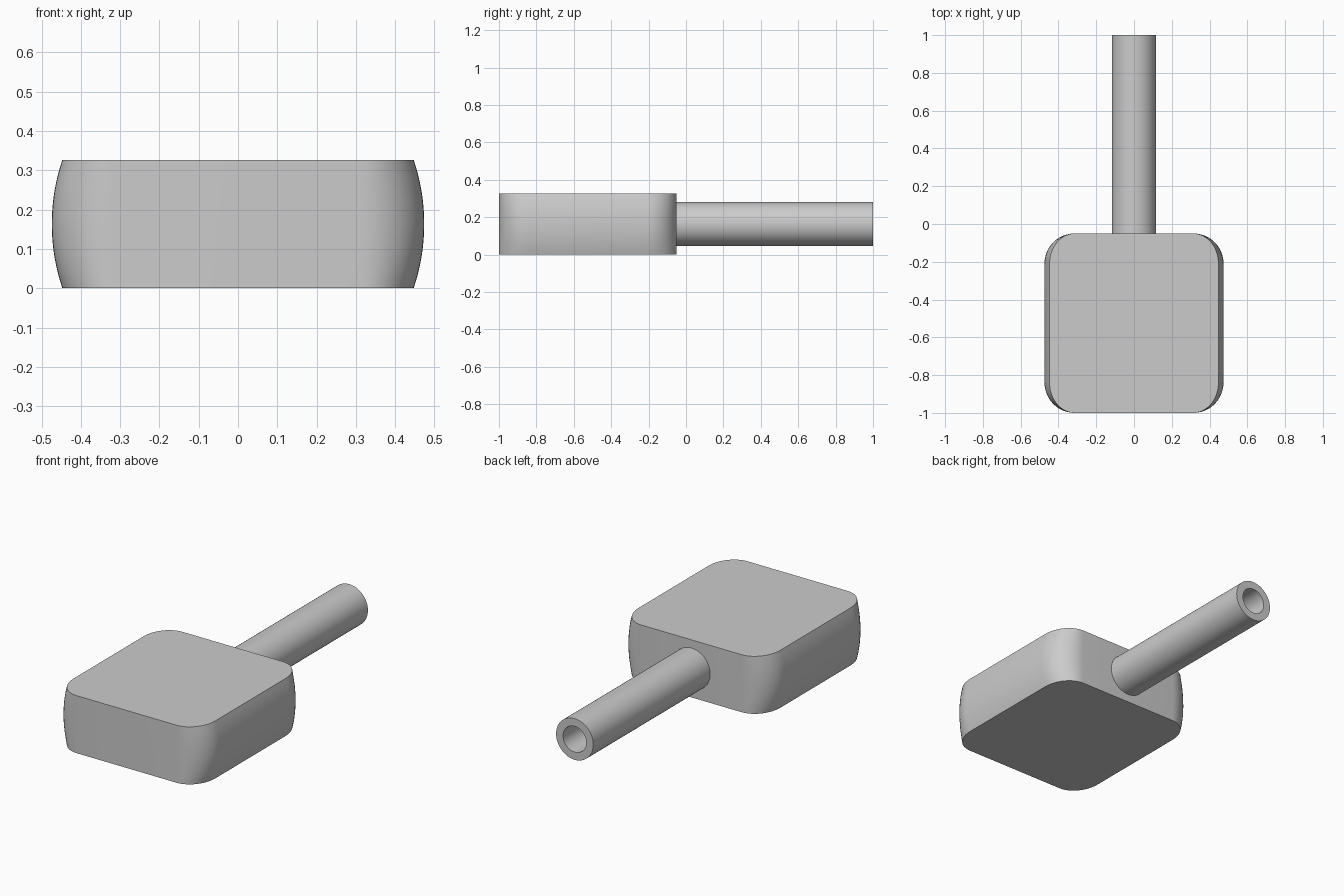
import bpy, bmesh, math

if "Cube" in bpy.data.objects:
    bpy.data.objects.remove(bpy.data.objects["Cube"], do_unlink=True)

grey = bpy.data.materials.new("plain grey")
grey.use_nodes = True
COLOUR = (0.6, 0.6, 0.6, 1)
grey.diffuse_color = COLOUR
grey.node_tree.nodes["Principled BSDF"].inputs["Base Color"].default_value = COLOUR

HEIGHT = 0.327
FRONT, BACK = -1.0, -0.05
MID_Z = HEIGHT / 2


def finish(name, bm):
    bmesh.ops.recalc_face_normals(bm, faces=bm.faces)
    mesh = bpy.data.meshes.new(name)
    bm.to_mesh(mesh)
    bm.free()
    obj = bpy.data.objects.new(name, mesh)
    bpy.context.collection.objects.link(obj)
    mesh.materials.append(grey)
    bpy.ops.object.select_all(action="DESELECT")
    obj.select_set(True)
    bpy.context.view_layer.objects.active = obj
    bpy.ops.object.shade_smooth_by_angle(angle=math.radians(35))
    return obj


def bridge(bm, a, b):
    n = len(a)
    for i in range(n):
        j = (i + 1) % n
        bm.faces.new((a[i], a[j], b[j], b[i]))


# Head: rounded square whose sides bulge outwards between flat top and bottom
def head(half_width=0.474, inset=0.027, corner=0.16, levels=16, steps=12):
    bm = bmesh.new()
    radius = (MID_Z ** 2 + inset ** 2) / (2 * inset)
    core_x = half_width - corner
    mid_y = (FRONT + BACK) / 2
    core_y = (BACK - FRONT) / 2 - corner
    rings = []
    for k in range(levels + 1):
        z = HEIGHT * k / levels
        bulge = radius - math.sqrt(radius ** 2 - (z - MID_Z) ** 2)
        ring = []
        for q, (sx, sy) in enumerate(((1, 1), (-1, 1), (-1, -1), (1, -1))):
            for s in range(steps + 1):
                a = math.pi / 2 * (q + s / steps)
                x = sx * core_x + (corner - bulge) * math.cos(a)
                y = mid_y + sy * core_y + corner * math.sin(a)
                ring.append(bm.verts.new((x, y, z)))
        rings.append(ring)
    for a, b in zip(rings, rings[1:]):
        bridge(bm, a, b)
    bm.faces.new(rings[0])
    bm.faces.new(rings[-1])
    return finish("head", bm)


# Handle: hollow tube running back from the head
def handle(outer=0.117, inner=0.073, sides=64):
    bm = bmesh.new()
    rings = []
    for r, y in ((outer, BACK), (outer, 1), (inner, 1), (inner, BACK)):
        rings.append([bm.verts.new((r * math.cos(t), y, MID_Z + r * math.sin(t)))
                      for t in (2 * math.pi * i / sides for i in range(sides))])
    for i in range(4):
        bridge(bm, rings[i], rings[(i + 1) % 4])
    return finish("handle", bm)


head()
handle()
